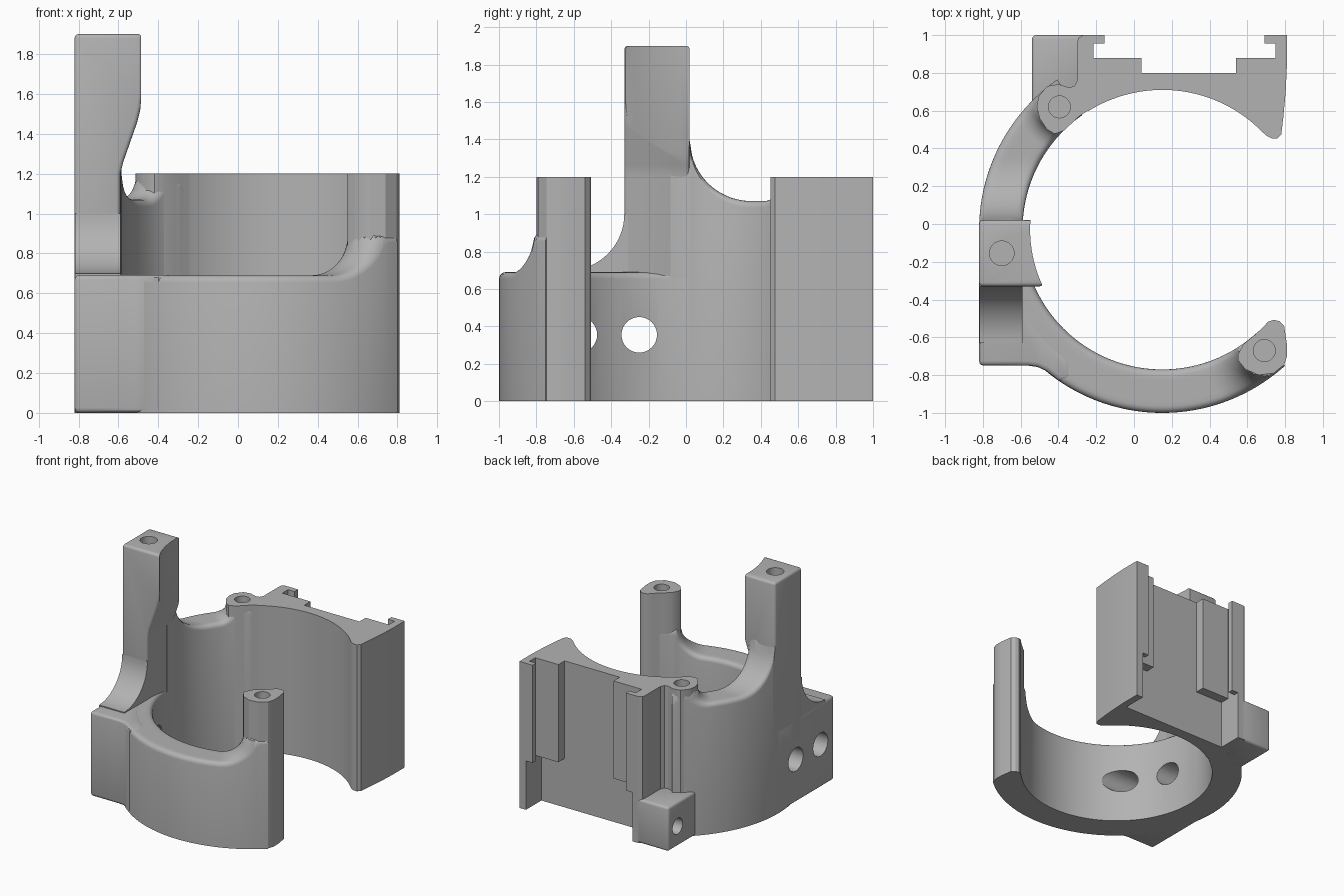
import bpy, bmesh
from math import sin, cos, radians, sqrt, hypot, pi
from mathutils import Matrix

if "Cube" in bpy.data.objects:
    bpy.data.objects.remove(bpy.data.objects["Cube"])

CX, CY, BORE, RIM = 0.15, -0.03, 0.74, 0.97
POST, BOSS = (0.69, -0.67), (-0.395, 0.62)

grey = bpy.data.materials.new("plain grey")
grey.use_nodes = True
grey.diffuse_color = (0.45, 0.45, 0.45, 1)
grey.node_tree.nodes["Principled BSDF"].inputs["Base Color"].default_value = (0.45, 0.45, 0.45, 1)


def finish(name, bm):
    bmesh.ops.recalc_face_normals(bm, faces=bm.faces)
    me = bpy.data.meshes.new(name)
    bm.to_mesh(me)
    bm.free()
    me.materials.append(grey)
    ob = bpy.data.objects.new(name, me)
    bpy.context.collection.objects.link(ob)
    return ob


def prism(name, points, low, high, axis="z", bevel=0):
    """Extrude a flat outline along one axis."""
    place = {"x": lambda a, b, t: (t, a, b),
             "y": lambda a, b, t: (a, t, b),
             "z": lambda a, b, t: (a, b, t)}[axis]
    bm = bmesh.new()
    ends = [[bm.verts.new(place(a, b, t)) for a, b in points] for t in (low, high)]
    for ring in ends:
        bm.faces.new(ring)
    n = len(points)
    for i in range(n):
        j = (i + 1) % n
        bm.faces.new((ends[0][i], ends[0][j], ends[1][j], ends[1][i]))
    ob = finish(name, bm)
    if bevel:
        m = ob.modifiers.new("rounding", "BEVEL")
        m.width, m.segments, m.limit_method, m.angle_limit = bevel, 3, "ANGLE", radians(50)
    return ob


def arc(cx, cy, r, a0, a1, n):
    return [(cx + r * cos(radians(a0 + (a1 - a0) * i / n)),
             cy + r * sin(radians(a0 + (a1 - a0) * i / n))) for i in range(n + 1)]


def curved_wall(name, a0, a1, n, height, rr=0.035):
    """Arc of the ring whose top follows a height rule, with rounded rims."""
    turn = [rr * (1 - cos(pi / 2 * k / 4)) for k in range(5)]
    mid = [rr + (RIM - BORE - 2 * rr) * k / 6 for k in range(1, 6)]
    offs = turn + mid + [RIM - BORE - t for t in reversed(turn)]
    bm = bmesh.new()
    rows = []
    for i in range(n + 1):
        a = radians(a0 + (a1 - a0) * i / n)
        row = []
        for k, o in enumerate([0] + offs + [RIM - BORE]):
            x, y = CX + (BORE + o) * cos(a), CY + (BORE + o) * sin(a)
            t = max(0, rr - o, o - (RIM - BORE - rr))
            drop = rr - sqrt(max(0, rr * rr - t * t))
            z = 0 if k in (0, len(offs) + 1) else height(x, y) - drop
            row.append(bm.verts.new((x, y, z)))
        rows.append(row)
    m = len(rows[0])
    for p, q in zip(rows, rows[1:]):
        for i in range(m):
            j = (i + 1) % m
            bm.faces.new((p[i], p[j], q[j], q[i]))
    bm.faces.new(rows[0])
    bm.faces.new(rows[-1])
    return finish(name, bm)


def rise(d, r0, rad):
    """Concave fillet climbing towards a column at distance d from its centre."""
    t = min(max(r0 + rad - d, 0), rad)
    return rad - sqrt(rad * rad - t * t)


def cutter(name, centre, r, depth, axis="z", n=32):
    bm = bmesh.new()
    rot = Matrix.Rotation(pi / 2, 4, "Y") if axis == "x" else Matrix()
    bmesh.ops.create_cone(bm, cap_ends=True, segments=n, radius1=r, radius2=r, depth=depth,
                          matrix=Matrix.Translation(centre) @ rot)
    ob = finish(name, bm)
    ob.hide_render = True
    return ob


# Low ring round the front, climbing into the front post
def front_height(x, y):
    return 0.69 + rise(hypot(x - POST[0], y - POST[1]), 0.14, 0.2)


def rear_height(x, y):
    t = min(max(0.35 - y, 0), 0.33)
    dip = 1.4 - sqrt(0.33 ** 2 - t * t)
    return dip + rise(hypot(x - BOSS[0], y - BOSS[1]), 0.12, 0.1)


front_ring = curved_wall("front_ring", -48, -183, 110, front_height)
rear_wall = curved_wall("rear_wall", 184, 125, 70, rear_height)

# Front post with rounded tip
front_post = prism("front_post", [
    (.68, -.55), (.71, -.517), (.74, -.507), (.77, -.515), (.795, -.54), (.81, -.64), (.81, -.7),
    (.795, -.745), (.74, -.79), (.66, -.80), (.59, -.77), (.55, -.72), (.55, -.69),
    (.58, -.635), (.63, -.595)], 0, 1.2)

# Rear screw boss beside the back plate
rear_boss = prism("rear_boss", [
    (-.37, .495), (-.42, .477), (-.46, .50), (-.50, .56), (-.515, .62), (-.505, .675),
    (-.46, .73), (-.40, .74), (-.345, .723), (-.315, .73), (-.30, .76), (-.27, .8),
    (-.2, .7), (-.2, .63), (-.29, .57)], 0, 1.2)

# Back plate: slotted upper part, open pocket below
front_edge = arc(CX, CY, BORE, 122, 46, 40) + [
    (.70, .468), (.73, .453), (.76, .453), (.78, .475), (.79, .56), (.803, .7), (.81, .85), (.81, 1)]
left_edge = [(-.27, 1), (-.295, .985), (-.30, .96), (-.30, .70)]
prism("back_plate_upper", front_edge + [
    (.69, 1), (.69, .955), (.75, .955), (.75, .88), (.54, .88), (.54, .80),
    (.04, .80), (.04, .88), (-.215, .88), (-.215, .955), (-.155, .955), (-.155, 1)]
    + left_edge, 0.4, 1.2)
prism("back_plate_lower", front_edge + [
    (.75, 1), (.75, .80), (-.215, .80), (-.215, 1)] + left_edge, 0, 0.4)

# Small corner lug with a side hole
corner_lug = prism("corner_lug", [(-.54, .6), (-.54, 1), (-.24, 1), (-.24, .72), (-.4, .6)],
                   0, 0.36, bevel=0.02)

# Flat-sided block on the left of the ring
side_block = prism("side_block", [
    (-.82, .0), (-.82, -.75), (-.56, -.75), (-.51, -.757), (-.46, -.78), (-.40, -.83),
    (-.33, -.83)] + arc(CX, CY, 0.84, 235, 182, 16), 0, 0.692, bevel=0.025)

# Tall pillar with a leaning head and a swept foot
pillar = prism("pillar", [
    (-.82, .5), (-.59, .5), (-.59, 1.2), (-.575, 1.26), (-.505, 1.46), (-.488, 1.53),
    (-.48, 1.6), (-.48, 1.9), (-.82, 1.9)], -0.33, 0.02, axis="y", bevel=0.02)
prism("pillar_foot", arc(-.63, 1.0, 0.30, -90, 0, 16) + [(-.25, 1.0), (-.25, .6), (-.63, .6)],
      -0.818, -0.59, axis="x")

# Holes and clearance cuts
cuts = [
    (cutter("side_hole_cutter_a", (-.55, -.25, .355), .095, .9, "x"), [front_ring, side_block]),
    (cutter("side_hole_cutter_b", (-.55, -.57, .355), .095, .9, "x"), [front_ring, side_block]),
    (cutter("head_clearance_cutter", (CX, CY, 1.7), .70, 1.0, n=128), [pillar]),
    (cutter("pillar_hole_cutter", (-.70, -.155, 1.9), .065, .5), [pillar]),
    (cutter("post_hole_cutter", (POST[0], POST[1], 1.2), .058, .4), [front_post]),
    (cutter("boss_hole_cutter", (BOSS[0], BOSS[1], 1.2), .058, .4), [rear_boss, rear_wall]),
    (cutter("lug_hole_cutter", (-.54, .88, .165), .065, .3, "x"), [corner_lug]),
]
for tool, targets in cuts:
    for ob in targets:
        m = ob.modifiers.new("cut", "BOOLEAN")
        m.operation, m.solver, m.object = "DIFFERENCE", "EXACT", tool

# Apply modifiers, drop the cutters and shade
tools = [c[0] for c in cuts]
parts = [o for o in bpy.context.collection.objects
         if o.type == "MESH" and o not in tools and grey.name in o.data.materials]
bpy.context.view_layer.update()
graph = bpy.context.evaluated_depsgraph_get()
baked = [(o, bpy.data.meshes.new_from_object(o.evaluated_get(graph))) for o in parts]
for o, me in baked:
    o.modifiers.clear()
    o.data = me
for t in tools:
    bpy.data.objects.remove(t)
bpy.ops.object.select_all(action="DESELECT")
for o in parts:
    o.select_set(True)
bpy.context.view_layer.objects.active = parts[0]
bpy.ops.object.shade_smooth_by_angle(angle=radians(30))
